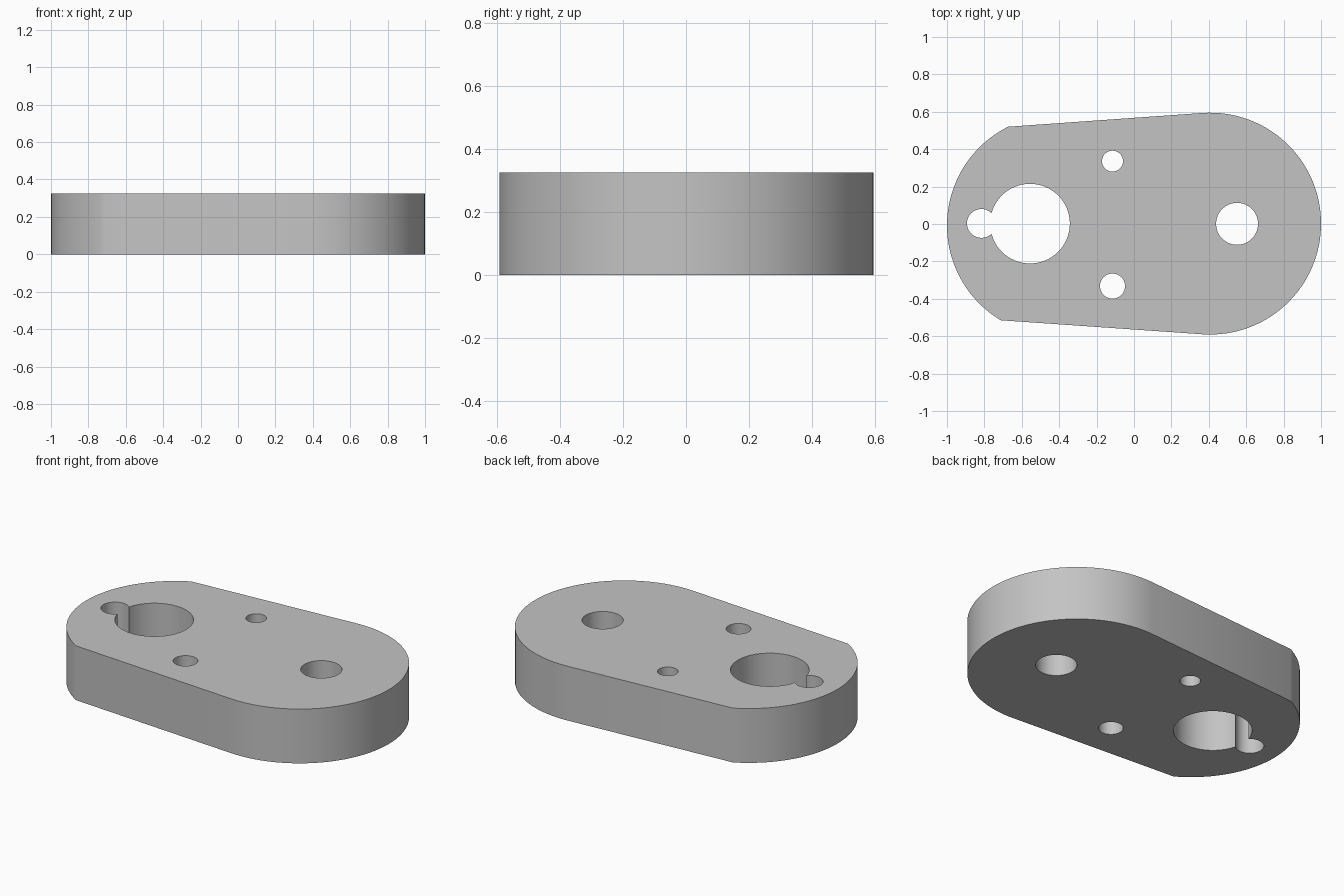
import bpy
import bmesh
from math import cos, sin, radians

HEIGHT = 0.325

if "Cube" in bpy.data.objects:
    bpy.data.objects.remove(bpy.data.objects["Cube"], do_unlink=True)

grey = bpy.data.materials.new("plain grey")
grey.use_nodes = True
grey.diffuse_color = (0.55, 0.55, 0.55, 1)
grey.node_tree.nodes["Principled BSDF"].inputs["Base Color"].default_value = (0.55, 0.55, 0.55, 1)


def arc(x, y, r, start, end, steps):
    """Points along an arc, both ends included, angles in degrees."""
    angles = [radians(start + (end - start) * i / steps) for i in range(steps + 1)]
    return [(x + r * cos(a), y + r * sin(a)) for a in angles]


def prism(name, outline, z0, z1):
    """Closed solid made by raising a flat outline."""
    bm = bmesh.new()
    base = bm.faces.new([bm.verts.new((x, y, z0)) for x, y in outline])
    raised = bmesh.ops.extrude_face_region(bm, geom=[base])["geom"]
    verts = [v for v in raised if isinstance(v, bmesh.types.BMVert)]
    bmesh.ops.translate(bm, verts=verts, vec=(0, 0, z1 - z0))
    bmesh.ops.recalc_face_normals(bm, faces=bm.faces)
    mesh = bpy.data.meshes.new(name)
    bm.to_mesh(mesh)
    bm.free()
    mesh.materials.append(grey)
    obj = bpy.data.objects.new(name, mesh)
    bpy.context.collection.objects.link(obj)
    return obj


# Plate: large round end joined by tapering sides to a clipped round end
outline = arc(0.407, 0.002, 0.593, -94, 94, 64) + arc(-0.41, -0.008, 0.59, 116.5, 239.2, 44)
plate = prism("link_plate", outline, 0, HEIGHT)

# Through holes: x, y, radius
holes = {
    "main_bore": (-0.556, 0.002, 0.213),
    "key_notch": (-0.816, 0.003, 0.077),
    "pivot_bore": (0.551, 0.001, 0.112),
    "back_pin_hole": (-0.115, 0.336, 0.056),
    "front_pin_hole": (-0.115, -0.332, 0.067),
}
bpy.context.view_layer.objects.active = plate
for name, (x, y, r) in holes.items():
    cutter = prism(name, arc(x, y, r, 0, 360, 64)[:-1], -0.1, HEIGHT + 0.1)
    cutter.hide_render = True
    cut = plate.modifiers.new(name, "BOOLEAN")
    cut.operation = "DIFFERENCE"
    cut.solver = "EXACT"
    cut.object = cutter
    bpy.ops.object.modifier_apply(modifier=cut.name)
    bpy.data.objects.remove(cutter, do_unlink=True)

# Smooth curved walls, crisp rims
bpy.ops.object.select_all(action="DESELECT")
plate.select_set(True)
bpy.ops.object.shade_smooth_by_angle(angle=radians(30))
